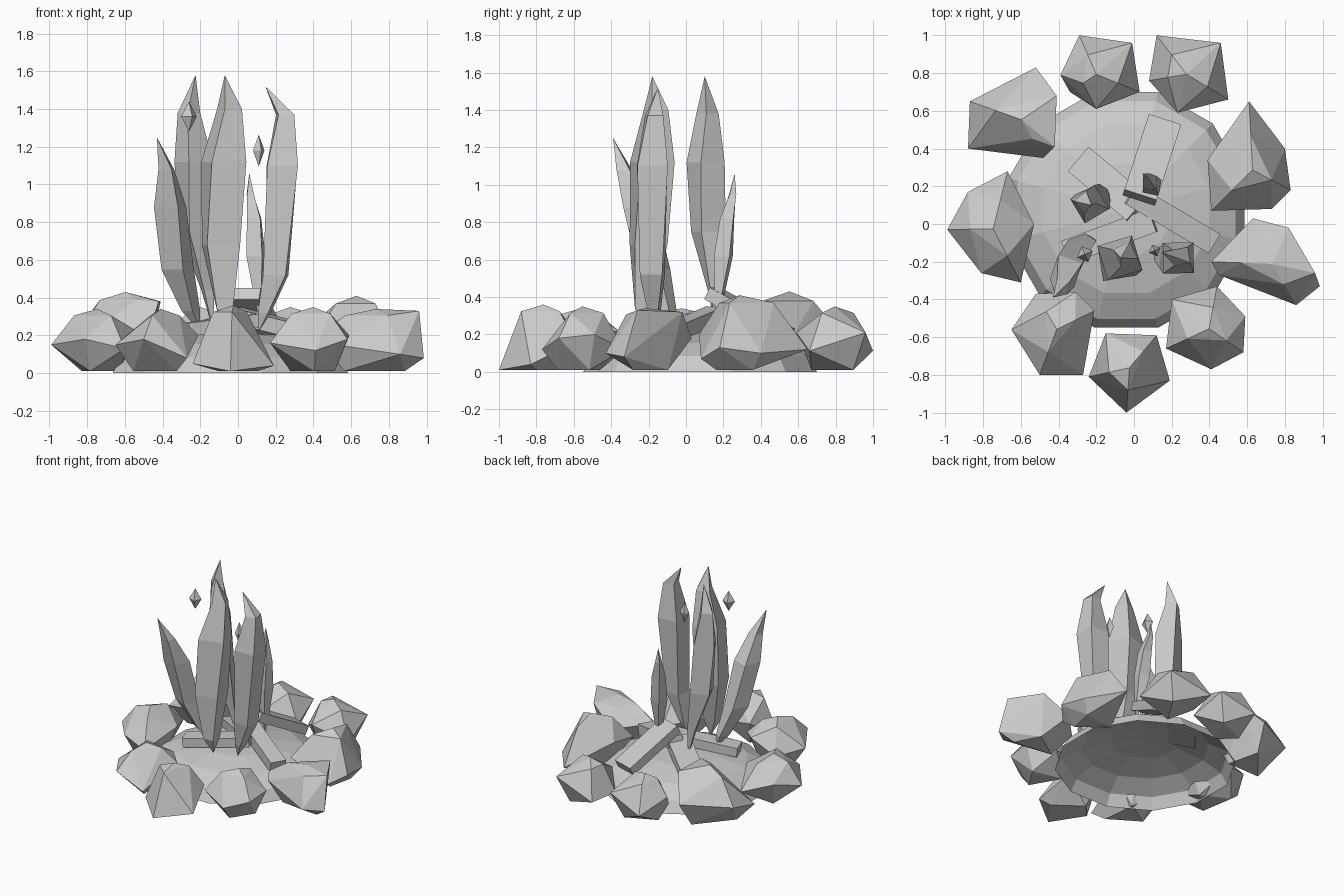
import bpy, bmesh, math
from mathutils import Vector, Matrix

if "Cube" in bpy.data.objects:
    bpy.data.objects.remove(bpy.data.objects["Cube"])


def finish(bm, name):
    bmesh.ops.recalc_face_normals(bm, faces=bm.faces)
    me = bpy.data.meshes.new(name)
    bm.to_mesh(me)
    bm.free()
    ob = bpy.data.objects.new(name, me)
    bpy.context.collection.objects.link(ob)
    return ob


def loft(bm, rings, bottom=None, top=None):
    """Skin equal-length rings of points, optionally closing to end tips."""
    vs = [[bm.verts.new(p) for p in r] for r in rings]
    n = len(vs[0])
    for a, b in zip(vs, vs[1:]):
        for i in range(n):
            j = (i + 1) % n
            bm.faces.new((a[i], a[j], b[j], b[i]))
    for tip, ring in ((bottom, vs[0]), (top, vs[-1])):
        if tip is not None:
            t = bm.verts.new(tip)
            for i in range(n):
                bm.faces.new((ring[i], ring[(i + 1) % n], t))


def circle(c, r, n, turn):
    return [Vector((c[0] + r * math.cos(turn + i * math.tau / n),
                    c[1] + r * math.sin(turn + i * math.tau / n), c[2]))
            for i in range(n)]


# Ash mound: open-bottomed low dome with twelve sides
bm = bmesh.new()
C, R, H = (-0.04, 0.075), 0.647, 0.22
rings = []
for k in range(4):
    a = math.radians(22.5 * k)
    rings.append(circle((*C, H * math.sin(a)), R * math.cos(a), 12, math.radians(15)))
loft(bm, rings, top=(*C, H))
finish(bm, "ash_mound")


# Stones: faceted hulls grown from their plan outline
def stone(name, height, outline, levels=None):
    bm = bmesh.new()
    pts = [Vector(p) for p in outline]
    mid = sum(pts, Vector((0, 0))) / len(pts)
    for i, p in enumerate(pts):
        high = i % 2
        z = levels[i] if levels else height * (0.60 if high else 0.32)
        bm.verts.new((*p, z))
        if high:
            bm.verts.new((*mid.lerp(p, 0.6), 0.01))
        else:
            bm.verts.new((*mid.lerp(p, 0.5), height * 0.9))
    bm.verts.new((*mid, height))
    res = bmesh.ops.convex_hull(bm, input=bm.verts)
    junk = [v for v in res["geom_interior"] if isinstance(v, bmesh.types.BMVert)]
    bmesh.ops.delete(bm, geom=junk, context='VERTS')
    finish(bm, name)


stone("stone_back_left", .35, [(-.29, 1), (-.01, .96), (.03, .70), (-.20, .61), (-.34, .70), (-.39, .79)])
stone("stone_back_right", .35, [(.12, 1), (.46, .96), (.50, .66), (.23, .59), (.08, .76)])
stone("stone_left_rear", .43, [(-.41, .68), (-.42, .41), (-.48, .35), (-.88, .40), (-.87, .65), (-.52, .83)],
      [.38, .38, .20, .14, .20, .20])
stone("stone_right_rear", .41, [(.61, .65), (.80, .40), (.83, .18), (.73, .08), (.41, .07), (.39, .34)],
      [.12, .10, .13, .07, .20, .26])
stone("stone_left", .34, [(-.99, -.03), (-.88, .17), (-.67, .28), (-.53, 0), (-.60, -.31), (-.81, -.26)],
      [.15, .20, .13, .22, .13, .18])
stone("stone_right", .34,
      [(.63, .03), (.82, -.02), (.96, -.26), (.985, -.33), (.86, -.43), (.45, -.27), (.41, -.20)],
      [.18, .32, .33, .08, .10, .16, .20])
stone("stone_front_left", .34, [(-.52, -.37), (-.31, -.36), (-.21, -.46), (-.27, -.80), (-.50, -.80), (-.65, -.56)],
      [.12, .22, .20, .08, .18, .15])
stone("stone_front_right", .35, [(.44, -.33), (.59, -.49), (.58, -.68), (.41, -.77), (.17, -.66), (.20, -.40)],
      [.12, .20, .18, .12, .16, .20])
stone("stone_front", .36, [(-.04, -1), (.19, -.83), (.12, -.59), (-.15, -.58), (-.24, -.81)],
      [.01, .04, .16, .20, .05])


# Logs: flat planks leaning in toward the middle
def log(name, a, b, width, thick):
    a, b = Vector(a), Vector(b)
    x = (b - a).normalized()
    y = Vector((0, 0, 1)).cross(x).normalized()
    z = x.cross(y)
    m = Matrix((x, y, z)).transposed().to_4x4()
    m.translation = (a + b) / 2
    bm = bmesh.new()
    bmesh.ops.create_cube(bm, size=1)
    bmesh.ops.scale(bm, vec=((b - a).length, width, thick), verts=bm.verts)
    bmesh.ops.transform(bm, matrix=m, verts=bm.verts)
    finish(bm, name)


log("log_back", (.03, .14, .42), (.16, .54, .20), .18, .07)
log("log_left", (.02, .08, .29), (-.29, .34, .20), .17, .07)
log("log_right", (-.02, .16, .31), (.42, -.10, .20), .12, .08)
log("log_front", (.10, .02, .28), (-.36, -.15, .22), .13, .07)


# Flames: four-sided twisting tongues; path of (x, y, z, radius)
def flame(name, base, path, tip, turn, twist=8):
    bm = bmesh.new()
    rings = [circle(p[:3], p[3], 4, math.radians(turn + twist * i))
             for i, p in enumerate(path)]
    loft(bm, rings, base, tip)
    finish(bm, name)


flame("flame_middle", (-.06, -.22, .22),
      [(-.07, -.23, .34, .06), (-.09, -.20, .68, .125), (-.075, -.18, 1.12, .135), (-.045, -.16, 1.40, .07)],
      (-.07, -.18, 1.58), 46)
flame("flame_back_left", (-.13, .16, .22),
      [(-.16, .15, .44, .04), (-.22, .12, .75, .10), (-.235, .105, 1.12, .105), (-.26, .115, 1.38, .06)],
      (-.225, .10, 1.58), 60)
flame("flame_right", (.11, -.16, .22),
      [(.14, -.17, .32, .04), (.20, -.18, .52, .085), (.235, -.18, 1.10, .115), (.25, -.17, 1.37, .06)],
      (.145, -.15, 1.52), 30)
flame("flame_front_left", (-.20, -.08, .22),
      [(-.25, -.10, .33, .05), (-.32, -.17, .55, .09), (-.36, -.25, .88, .095), (-.38, -.33, 1.08, .05)],
      (-.43, -.39, 1.25), 10)
flame("flame_small", (.12, .16, .25),
      [(.11, .18, .42, .03), (.095, .20, .62, .06), (.085, .22, .82, .05), (.065, .25, .95, .025)],
      (.06, .26, 1.06), 25)


# Embers: small floating octahedra
def ember(name, c, r, h):
    bm = bmesh.new()
    c = Vector(c)
    loft(bm, [circle(c, r, 4, 0.4)], c - Vector((0, 0, h)), c + Vector((0, 0, h)))
    finish(bm, name)


ember("ember_high", (-.26, -.16, 1.36), .045, .08)
ember("ember_low", (.11, -.14, 1.18), .033, .085)
